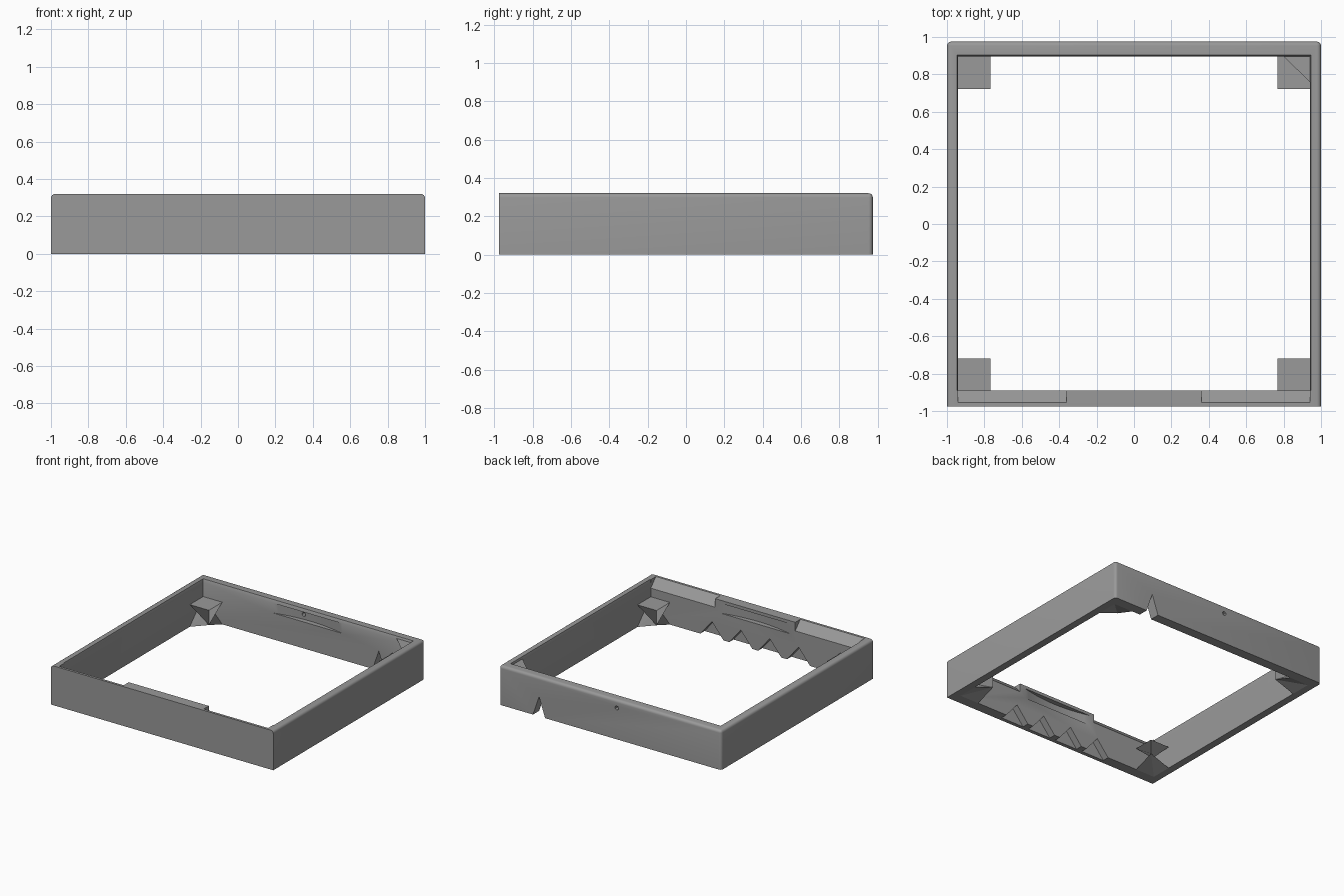
import bpy, bmesh, math
from itertools import product

if "Cube" in bpy.data.objects:
    bpy.data.objects.remove(bpy.data.objects["Cube"], do_unlink=True)

grey = bpy.data.materials.new("mid_grey")
grey.use_nodes = True
GREY = (0.32, 0.32, 0.32, 1)
grey.diffuse_color = GREY
grey.node_tree.nodes["Principled BSDF"].inputs["Base Color"].default_value = GREY

HX, HY, H = 1.0, 0.975, 0.32           # outer half sizes and height
IX, BACK, FRONT = 0.94, 0.895, -0.89   # inner wall faces


def finish(name, bm):
    bmesh.ops.recalc_face_normals(bm, faces=bm.faces)
    mesh = bpy.data.meshes.new(name)
    bm.to_mesh(mesh)
    bm.free()
    mesh.materials.append(grey)
    ob = bpy.data.objects.new(name, mesh)
    bpy.context.collection.objects.link(ob)
    return ob


def hull(name, points):
    """Convex solid around a few points."""
    bm = bmesh.new()
    verts = [bm.verts.new(p) for p in points]
    res = bmesh.ops.convex_hull(bm, input=verts)
    bmesh.ops.delete(bm, geom=[v for v in res["geom_interior"] if isinstance(v, bmesh.types.BMVert)], context="VERTS")
    bmesh.ops.dissolve_limit(bm, angle_limit=0.001, verts=bm.verts, edges=bm.edges)
    return finish(name, bm)


def box(name, xs, ys, zs):
    return hull(name, product(xs, ys, zs))


# Frame body: rounded at the back corners and along the side and back top edges
bm = bmesh.new()
bmesh.ops.create_cube(bm, size=1)
for v in bm.verts:
    v.co = (v.co.x * 2 * HX, v.co.y * 2 * HY, (v.co.z + 0.5) * H)
rounded = []
for e in bm.edges:
    mid = (e.verts[0].co + e.verts[1].co) / 2
    top, back, side = mid.z > H - 0.01, mid.y > HY - 0.01, abs(mid.x) > HX - 0.01
    if (top and (side or back)) or (side and back):
        rounded.append(e)
bmesh.ops.bevel(bm, geom=rounded, offset=0.022, segments=4, profile=0.5, affect="EDGES")
frame = finish("frame", bm)

# Main opening, with a fine bevel at the top of the side and back walls
cutters = [box("cut_opening", (-IX, IX), (FRONT, BACK), (-0.1, 0.5))]
cutters.append(hull("cut_rim", [
    (s * (IX + grow), y, z)
    for s in (-1, 1)
    for grow, z in ((0, 0.295), (0.006, H), (0.006, 0.4))
    for y in (FRONT, BACK + grow * 1.5)]))

# Sloped reliefs on the front wall either side of the central ridge
for s in (-1, 1):
    cutters.append(hull("cut_slope", [
        (s * x, y, z) for x in (0.36, IX)
        for y, z in ((-0.964, 0.33), (-0.87, 0.2285), (-0.87, 0.33))]))

# Shallow curved pockets inside the front and back walls
for wall, d in ((FRONT, -1), (BACK, 1)):
    pts = []
    for i in range(17):
        t = i / 8 - 1
        pts += [(0.31 * t, wall + d * 0.04 * (1 - t * t), z) for z in (0.215, 0.295)]
    pts += [(x, wall - d * 0.02, z) for x in (-0.31, 0.31) for z in (0.215, 0.295)]
    cutters.append(hull("cut_pocket", pts))


def notch(x, half, top, ys):
    return hull("cut_notch", [(x + dx, y, z) for y in ys
                for dx, z in ((-half, -0.001), (half, -0.001), (0, top))])


# Vent notches inside the front wall, cable notch through the back wall
for i in range(4):
    cutters.append(notch((i - 1.5) * 0.26, 0.105, 0.125, (-0.945, -0.85)))
cutters.append(notch(0.64, 0.055, 0.16, (0.85, 1.05)))

# Small round hole through the back wall
cutters.append(hull("cut_hole", [
    (-0.06 + 0.016 * math.cos(a), y, 0.255 + 0.016 * math.sin(a))
    for y in (0.85, 1.05) for a in (i * math.tau / 12 for i in range(12))]))

for c in cutters:
    c.hide_render = True
    mod = frame.modifiers.new(c.name, "BOOLEAN")
    mod.operation, mod.solver, mod.object = "DIFFERENCE", "EXACT", c

# Bake the cuts and drop the cutters
dg = bpy.context.evaluated_depsgraph_get()
baked = bpy.data.meshes.new_from_object(frame.evaluated_get(dg))
frame.modifiers.clear()
frame.data = baked
for c in cutters:
    bpy.data.objects.remove(c, do_unlink=True)

# Corner support blocks with an underside rising to the free corner
S, TOP = 0.172, 0.18
for sx, side in ((-1, "right"), (1, "left")):
    for sy, wall, end in ((-1, FRONT, "front"), (1, BACK, "back")):
        x0, x1 = sx * IX, sx * (IX - S)
        y0, y1 = wall, wall - sy * S
        pts = [(x, y, TOP) for x in (x0, x1) for y in (y0, y1)]
        pts += [(x0, y0, 0), (x1, y0, 0), (x0, y1, 0), (x1, y1, 0.06)]
        bm = bmesh.new()
        v = [bm.verts.new(p) for p in pts]
        for f in ((0, 1, 3, 2), (0, 4, 6, 2), (0, 4, 5, 1),
                  (1, 5, 7, 3), (2, 6, 7, 3), (4, 5, 7), (4, 7, 6)):
            bm.faces.new([v[i] for i in f])
        finish(f"{end}_{side}_corner_block", bm)

# Small tapered gusset in the back left corner
hull("corner_gusset", [(IX, BACK, 0.305), (0.80, BACK, 0.305),
                       (IX, 0.76, 0.305), (IX, BACK, TOP)])

# Smooth the rounded edges only
bpy.ops.object.select_all(action="DESELECT")
frame.select_set(True)
bpy.context.view_layer.objects.active = frame
bpy.ops.object.shade_smooth_by_angle(angle=math.radians(30))
